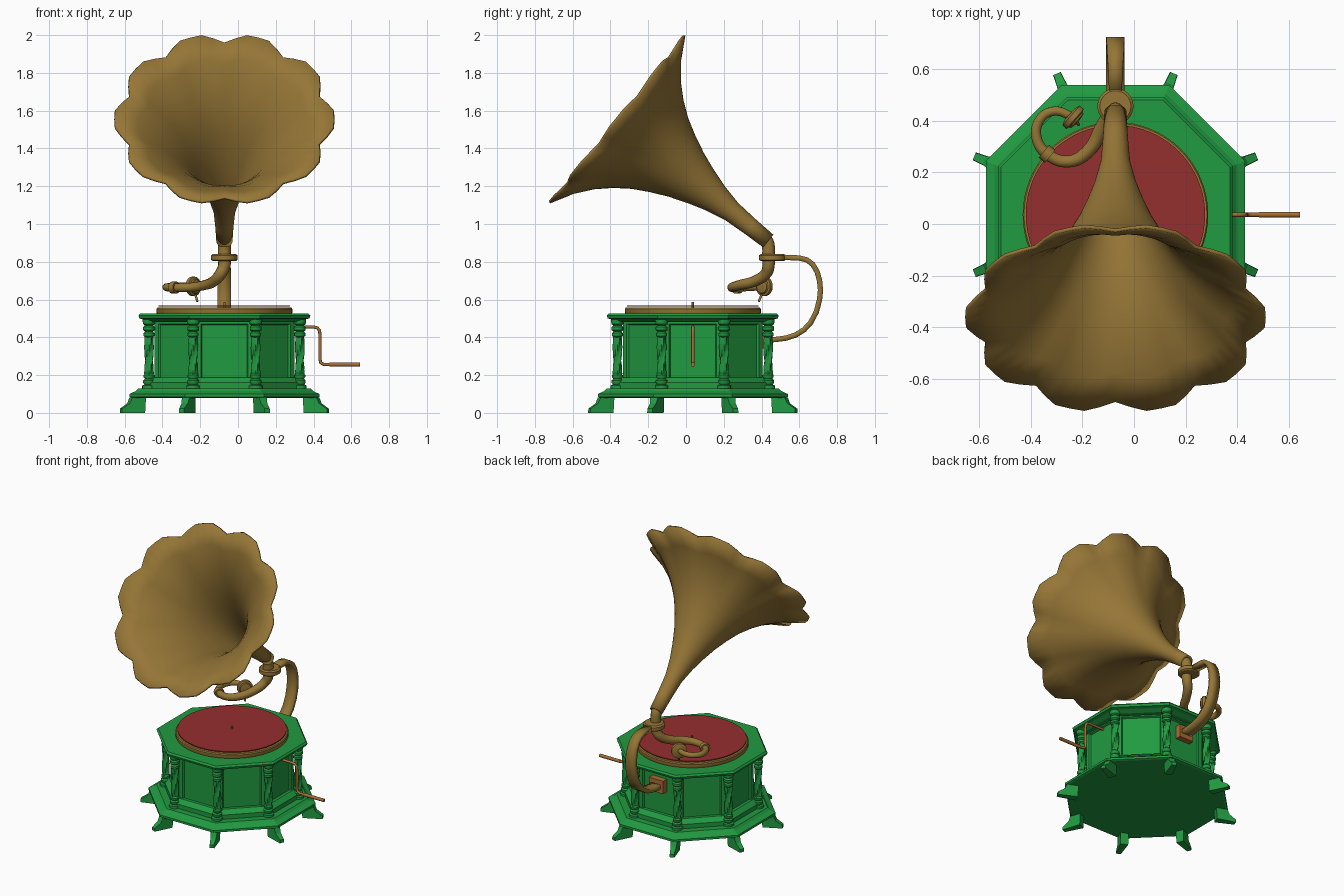
import bpy, bmesh, math
from mathutils import Vector

if "Cube" in bpy.data.objects:
    bpy.data.objects.remove(bpy.data.objects["Cube"])

CX, CY = -0.072, 0.036          # cabinet centre
PI8 = math.pi / 8


def material(name, r, g, b):
    m = bpy.data.materials.new(name)
    m.diffuse_color = [(c / 255) ** 2.2 for c in (r, g, b)] + [1]
    m.use_nodes = True
    m.node_tree.nodes["Principled BSDF"].inputs["Base Color"].default_value = m.diffuse_color
    return m


GREEN = material("green_paint", 38, 153, 67)
BRONZE = material("bronze", 148, 117, 57)
COPPER = material("copper", 168, 108, 56)
RED = material("record_red", 148, 50, 50)


def finish(obj, mat, smooth=None):
    obj.data.materials.clear()
    obj.data.materials.append(mat)
    bpy.ops.object.select_all(action='DESELECT')
    obj.select_set(True)
    bpy.context.view_layer.objects.active = obj
    if smooth:
        bpy.ops.object.shade_smooth_by_angle(angle=math.radians(smooth))
    return obj


def loft(name, rings, mat, smooth=None, caps=True, closed=True, inset=None):
    """Skin a list of point rings, optionally capped, with recessed side panels."""
    bm = bmesh.new()
    rows = [[bm.verts.new(p) for p in ring] for ring in rings]
    n = len(rows[0])
    sides = []
    for a, b in zip(rows, rows[1:]):
        for i in range(n if closed else n - 1):
            j = (i + 1) % n
            sides.append(bm.faces.new((a[i], a[j], b[j], b[i])))
    if caps:
        bm.faces.new(rows[0])
        bm.faces.new(rows[-1])
    bmesh.ops.recalc_face_normals(bm, faces=bm.faces[:])
    if inset:
        bmesh.ops.inset_individual(bm, faces=sides, thickness=inset, depth=0)
        bmesh.ops.inset_individual(bm, faces=sides, thickness=0.008, depth=-0.012)
    me = bpy.data.meshes.new(name)
    bm.to_mesh(me)
    bm.free()
    obj = bpy.data.objects.new(name, me)
    bpy.context.collection.objects.link(obj)
    return finish(obj, mat, smooth)


def ring(cx, cy, z, r, n, start=0.0):
    return [(cx + r * math.cos(start + math.tau * i / n),
             cy + r * math.sin(start + math.tau * i / n), z) for i in range(n)]


def octagon(name, profile, mat=GREEN, **kw):
    return loft(name, [ring(CX, CY, z, a / math.cos(PI8), 8, PI8) for a, z in profile], mat, **kw)


def turned(name, profile, x, y, mat, n=48, smooth=35):
    return loft(name, [ring(x, y, z, r, n) for r, z in profile], mat, smooth)


def tube(name, points, mat, radius, radii=None, sharp=False):
    cu = bpy.data.curves.new(name, 'CURVE')
    cu.dimensions = '3D'
    cu.bevel_depth = radius
    cu.bevel_resolution = 4
    cu.resolution_u = 6
    cu.use_fill_caps = True
    sp = cu.splines.new('POLY' if sharp else 'BEZIER')
    pts = sp.points if sharp else sp.bezier_points
    pts.add(len(points) - 1)
    for i, (p, co) in enumerate(zip(pts, points)):
        p.co = (*co, 1) if sharp else co
        p.radius = radii[i] if radii else 1
        if not sharp:
            p.handle_left_type = p.handle_right_type = 'AUTO'
    obj = bpy.data.objects.new(name, cu)
    bpy.context.collection.objects.link(obj)
    bpy.ops.object.select_all(action='DESELECT')
    obj.select_set(True)
    bpy.context.view_layer.objects.active = obj
    bpy.ops.object.convert(target='MESH')
    return finish(bpy.context.view_layer.objects.active, mat, 40)


# Cabinet: plinth, skirt, panelled body, top plate
octagon("plinth", [(.49, .08), (.503, .085), (.503, .10), (.47, .115), (.455, .13)])
octagon("skirt", [(.41, .125), (.41, .16), (.38, .187)])
octagon("body", [(.37, .13), (.37, .50)], inset=0.04)
octagon("top_plate", [(.40, .48), (.43, .495), (.45, .50), (.455, .515), (.445, .526)])

# Corner columns with turned ends and a twisted shaft, and clawed feet
foot_profile = [(.465, 0, .026), (.46, .082, .026), (.535, .082, .022),
                (.55, .05, .018), (.593, .022, .014), (.593, 0, .016)]
lower = [(.036, .125), (.036, .145), (.024, .15), (.031, .16), (.031, .172),
         (.022, .18), (.029, .19), (.029, .2), (.02, .21)]
upper = [(.02, .4), (.029, .408), (.029, .422), (.021, .43), (.031, .438), (.031, .455),
         (.022, .463), (.031, .47), (.034, .485), (.034, .5)]
for k in range(8):
    a = PI8 + k * math.pi / 4
    u = Vector((math.cos(a), math.sin(a), 0))
    v = Vector((-u.y, u.x, 0))
    c = Vector((CX, CY, 0))
    x, y, _ = c + u * .432
    turned(f"column_base_{k}", lower, x, y, GREEN, 16)
    turned(f"column_capital_{k}", upper, x, y, GREEN, 16)
    shaft = []
    for i in range(17):
        z = .205 + .2 * i / 16
        shaft.append([(x + r * math.cos(t), y + r * math.sin(t), z)
                      for t in (math.tau * j / 16 for j in range(16))
                      for r in [.021 + .005 * math.cos(4 * t - i * .55)]])
    loft(f"column_shaft_{k}", shaft, GREEN, 50)
    loft(f"foot_{k}", [[c + u * r + v * (s * w) + Vector((0, 0, z)) for r, z, w in foot_profile]
                       for s in (-1, 1)], GREEN)

# Turntable, record, spindle
turned("platter", [(.355, .52), (.36, .53), (.36, .55), (.355, .557)], CX, CY, BRONZE, 64)
turned("record", [(.348, .563), (.348, .569)], CX, CY, RED, 64)
turned("spindle", [(.006, .55), (.006, .587)], CX, CY, BRONZE, 12)

# Winding crank
tube("crank_rod", [(.27, CY, .455), (.40, CY, .455), (.42, CY, .45), (.432, CY, .435), (.434, CY, .41),
                   (.434, CY, .285), (.438, CY, .265), (.455, CY, .256), (.50, CY, .256)],
     COPPER, .0085, sharp=True)
tube("crank_handle", [(.485, CY, .256), (.645, CY, .256)], COPPER, .011, sharp=True)

# Curved support strap with its mounting block
path = [(.39, .387), (.47, .388), (.53, .396), (.58, .412), (.625, .44), (.66, .478), (.69, .535),
        (.707, .60), (.712, .65), (.707, .70), (.695, .745), (.672, .785), (.64, .81), (.60, .82), (.51, .824)]
widths = [.036] * 9 + [.035, .034, .033, .031, .028, .025]
strap = loft("support_strap", [[(CX + s * w, y, z) for s in (-1, 1)] for (y, z), w in zip(path, widths)],
             BRONZE, caps=False, closed=False)
sol = strap.modifiers.new("thickness", 'SOLIDIFY')
sol.thickness = .028
sol.offset = 0
finish(strap, BRONZE, 40)
loft("strap_mount", [[(CX + sx * .055, y, .387 + sz * .045) for sx, sz in
                      ((-1, -1), (1, -1), (1, 1), (-1, 1))] for y in (.385, .435)], COPPER)

# Collar and tone arm
turned("collar", [(.06, .803), (.07, .81), (.07, .834), (.06, .842)], CX, .457, BRONZE, 32)
tube("tone_arm", [(CX, .437, .84), (CX, .437, .78), (-.09, .425, .74), (-.125, .37, .70), (-.175, .285, .677),
                  (-.25, .243, .665), (-.335, .27, .663), (-.378, .335, .665), (-.365, .405, .668),
                  (-.31, .438, .672), (-.235, .415, .672)], BRONZE, .024,
     [1.35, 1.35, 1.3, 1.2, 1.1, 1, .95, .85, .8, .75, .7])
tube("arm_joint", [(-.325, .262, .663), (-.35, .282, .663)], BRONZE, .032, sharp=True)


def sound_box(name, profile):
    axis = Vector((.75, -.66, 0)).normalized()
    side = Vector((.66, .75, 0)).normalized()
    c = Vector((-.235, .413, .67))
    loft(name, [[c + axis * s + side * (r * math.cos(t)) + Vector((0, 0, r * math.sin(t)))
                 for t in (math.tau * i / 32 for i in range(32))] for r, s in profile], BRONZE, 35)


sound_box("sound_box", [(.03, -.02), (.051, -.012), (.051, .008), (.04, .012), (.036, .02), (.015, .024)])
tube("needle", [(-.225, .40, .625), (-.215, .385, .59)], BRONZE, .006, sharp=True)

# Horn neck elbow
tube("horn_elbow", [(CX, .437, .83), (CX, .437, .875), (CX, .43, .905), (CX, .40, .938)], BRONZE, .034)

# Horn: flared profile with ten flat-topped lobes at the rim
base = Vector((CX, .435, .91))
d = Vector((0, -.778, .628))
n = Vector((0, .628, .778))
profile = [(0, .036), (.12, .041), (.25, .05), (.36, .074), (.46, .105), (.56, .142), (.65, .184), (.74, .234),
           (.82, .295), (.895, .368), (.965, .46), (1.03, .58)]
SEG = 60
rings = []
for s, r in profile:
    fade = max(0, (s - .65) / .38) ** 2
    row = []
    for i in range(SEG):
        t = math.tau * i / SEG
        p = (i % 6) / 2                       # three facets per lobe
        dip = max(0, 1 - min(p, 3 - p))
        rr = r * (1 - .09 * dip * fade)
        ss = s - .012 * dip * fade
        row.append(base + d * ss + n * (rr * math.cos(t)) + Vector((rr * math.sin(t), 0, 0)))
    rings.append(row)
horn = loft("horn", rings, BRONZE, caps=False)
sol = horn.modifiers.new("thickness", 'SOLIDIFY')
sol.thickness = .014
sol.offset = 0
finish(horn, BRONZE, 45)
